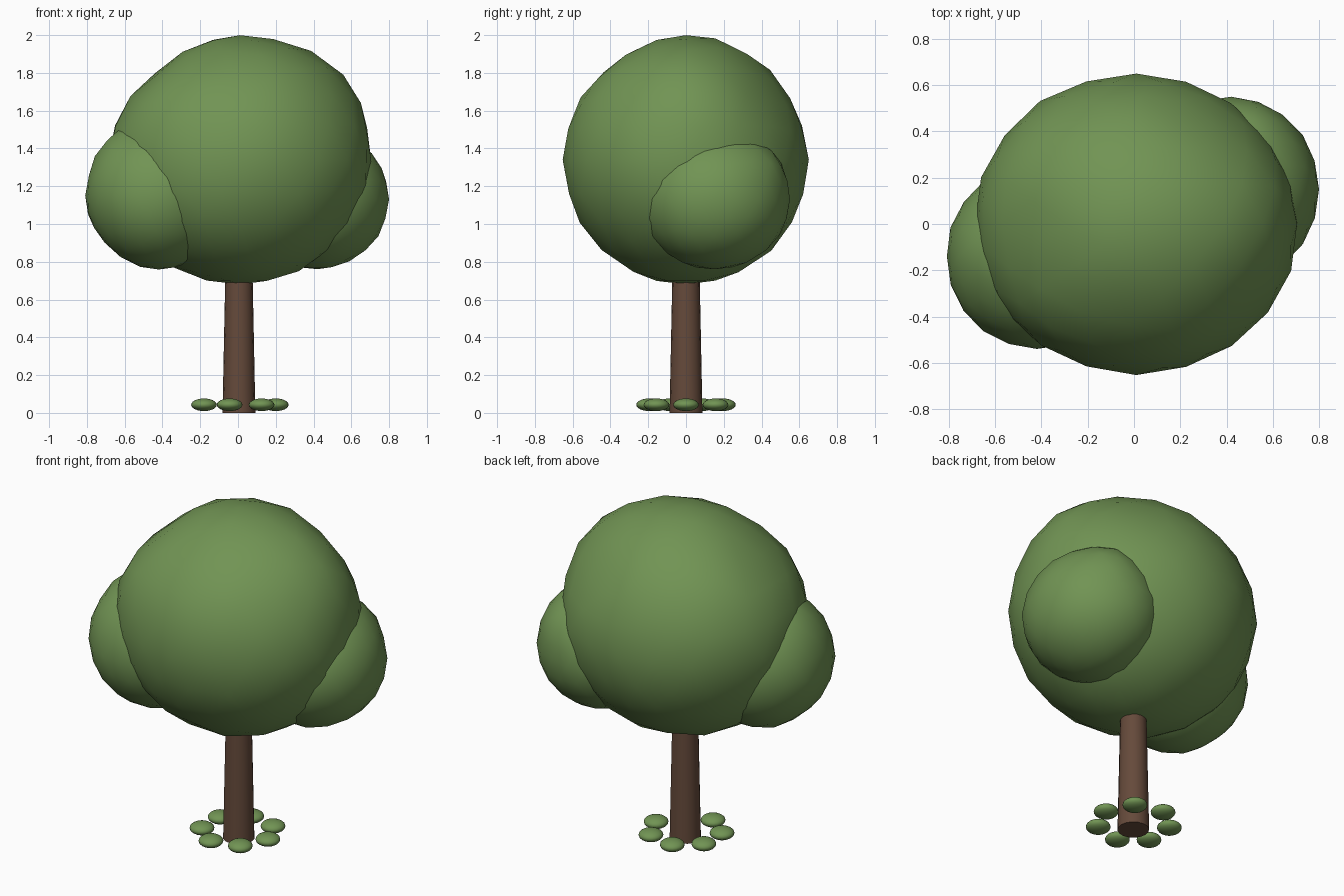
import bpy
import bmesh
import math
from mathutils import Vector, Matrix, noise

cube = bpy.data.objects.get("Cube")
if cube:
    bpy.data.objects.remove(cube, do_unlink=True)


def make_material(name, rgb):
    mat = bpy.data.materials.new(name)
    mat.use_nodes = True
    color = (*rgb, 1.0)
    mat.diffuse_color = color
    bsdf = mat.node_tree.nodes["Principled BSDF"]
    bsdf.inputs["Base Color"].default_value = color
    bsdf.inputs["Roughness"].default_value = 0.9
    return mat


leaf_green = make_material("leaf green", (0.165, 0.295, 0.088))
bark_brown = make_material("bark brown", (0.13, 0.068, 0.043))


def finish(bm, name, mat, location, angle=60):
    mesh = bpy.data.meshes.new(name)
    bm.to_mesh(mesh)
    bm.free()
    mesh.materials.append(mat)
    obj = bpy.data.objects.new(name, mesh)
    obj.location = location
    bpy.context.collection.objects.link(obj)
    bpy.ops.object.select_all(action="DESELECT")
    obj.select_set(True)
    bpy.context.view_layer.objects.active = obj
    bpy.ops.object.shade_smooth_by_angle(angle=math.radians(angle))
    return obj


def foliage(name, location, size, bumps, wobble=0.015):
    """Lumpy ball; each bump is a direction and a relative height."""
    bm = bmesh.new()
    bmesh.ops.create_icosphere(bm, subdivisions=3, radius=1)
    for v in bm.verts:
        d = v.co.normalized()
        r = 1 + wobble * noise.noise(d * 2.5 + Vector(location))
        for direction, height in bumps:
            closeness = max(0, d.dot(Vector(direction).normalized()))
            r += height * closeness ** 14
        v.co = d * r
    bmesh.ops.scale(bm, vec=size, verts=bm.verts)
    return finish(bm, name, leaf_green, location)


# Crown: one big ball with two smaller ones at its sides
foliage("crown_main", (0.01, 0, 1.34), (0.70, 0.65, 0.66), [
    ((0.72, 0, 0.74), 0.04),
    ((-0.66, -0.1, 0.72), -0.06),
    ((0.43, 0.75, 0.5), -0.05),
    ((-0.13, -0.63, 0.76), -0.03),
])
foliage("crown_left", (0.42, 0.15, 1.13), (0.38, 0.40, 0.37), [
    ((0.3, 0.7, 0.65), 0.06),
])
foliage("crown_right", (-0.42, -0.14, 1.15), (0.39, 0.40, 0.39), [
    ((-0.5, 0, 0.85), 0.07),
    ((-0.7, 0, -0.7), -0.03),
])

# Tapered trunk, its top hidden in the crown
bm = bmesh.new()
height = 0.84
bmesh.ops.create_cone(bm, cap_ends=True, segments=16, radius1=0.087,
                      radius2=0.07, depth=height)
finish(bm, "trunk", bark_brown, (0.005, 0, height / 2), angle=40)

# Ring of flat leaf tufts around the foot
count = 7
for i in range(count):
    bm = bmesh.new()
    bmesh.ops.create_uvsphere(bm, u_segments=20, v_segments=12, radius=0.068,
                              matrix=Matrix.Diagonal((1, 1, 0.49, 1)))
    a = math.tau * i / count
    finish(bm, f"ground_tuft_{i + 1}", leaf_green,
           (0.2 * math.cos(a), 0.2 * math.sin(a), 0.043))
